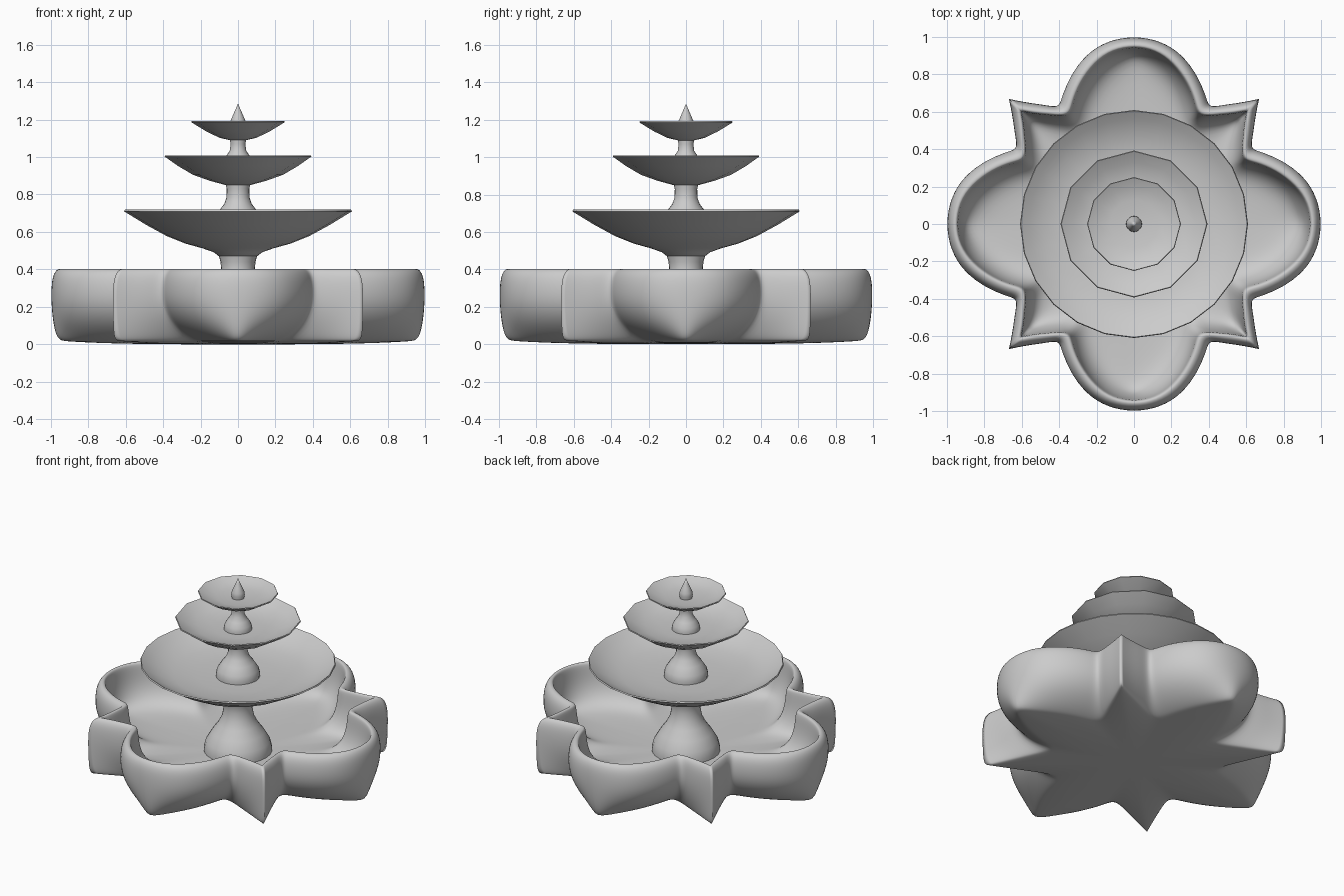
import bpy, bmesh, math

if "Cube" in bpy.data.objects:
    bpy.data.objects.remove(bpy.data.objects["Cube"])


def finish(name, bm, angle=40):
    bmesh.ops.recalc_face_normals(bm, faces=bm.faces)
    me = bpy.data.meshes.new(name)
    bm.to_mesh(me)
    bm.free()
    me.polygons.foreach_set("use_smooth", [True] * len(me.polygons))
    me.set_sharp_from_angle(angle=math.radians(angle))
    ob = bpy.data.objects.new(name, me)
    bpy.context.collection.objects.link(ob)
    return ob


def lathe(name, profile, sides, angle=40):
    """Closed spin of (radius, z) points; the ends meet the axis."""
    bm = bmesh.new()
    rings = []
    for r, z in profile:
        if r == 0:
            rings.append([bm.verts.new((0, 0, z))])
        else:
            rings.append([bm.verts.new((r * math.cos(2 * math.pi * i / sides),
                                        r * math.sin(2 * math.pi * i / sides), z))
                          for i in range(sides)])
    for a, b in zip(rings, rings[1:]):
        for i in range(sides):
            j = (i + 1) % sides
            vs = [a[i % len(a)], a[j % len(a)], b[j % len(b)], b[i % len(b)]]
            bm.faces.new(list(dict.fromkeys(vs)))
    return finish(name, bm, angle)


def star(tip, notch, spike, bulge=0.0):
    """Eighth of a star: lobe tip -> notch -> corner spike, bulging along the lobe."""
    def mix(a, b, t):
        return (a[0] + (b[0] - a[0]) * t, a[1] + (b[1] - a[1]) * t)
    lobe = [mix((tip, 0), notch, i / 5) for i in range(5)]
    lobe = [(x, y + bulge * math.sin(math.pi * i / 5)) for i, (x, y) in enumerate(lobe)]
    return lobe + [mix(notch, (spike, spike), i / 3) for i in range(4)]


# Eighths of the basin outline: outer wall, inner wall, keel and floor stars
OUTER = [(1.004, 0), (.982, .14), (.91, .258), (.79, .345), (.67, .392),
         (.622, .402), (.638, .48), (.65, .58), (.668, .668)]
INNER = [(.945, 0), (.925, .11), (.86, .205), (.75, .285), (.645, .325),
         (.572, .338), (.578, .43), (.585, .52), (.6, .6)]
KEEL = star(.995, (.46, .22), .66, .035)
FLOOR = star(.9, (.44, .24), .54, .04)


def ring(bm, a, b, w, scale, z):
    """Blend two eighth outlines and mirror / rotate them to a full loop."""
    e = [((p[0] + (q[0] - p[0]) * w) * scale, (p[1] + (q[1] - p[1]) * w) * scale)
         for p, q in zip(a, b)]
    quad = e + [(y, x) for x, y in e[7:0:-1]]
    out = []
    for k in range(4):
        out += [bm.verts.new((x, y, z)) for x, y in quad]
        quad = [(-y, x) for x, y in quad]
    return out


# Lobed basin
bm = bmesh.new()
rows = [(OUTER, KEEL, 1, .3, 0), (OUTER, KEEL, 1, .7, .004), (OUTER, KEEL, 1, .95, .016),
        (OUTER, KEEL, .95, .99, .021), (OUTER, KEEL, .65, 1, .055),
        (OUTER, KEEL, .28, 1, .12), (OUTER, KEEL, .06, 1, .2), (OUTER, KEEL, 0, 1, .28),
        (OUTER, INNER, .1, 1, .36), (OUTER, INNER, .45, 1, .399),
        (OUTER, INNER, .85, 1, .405), (INNER, FLOOR, 0, 1, .385), (INNER, FLOOR, .02, .995, .28),
        (INNER, FLOOR, .18, .985, .19), (INNER, FLOOR, .6, .98, .13),
        (INNER, FLOOR, 1, .85, .115), (INNER, FLOOR, 1, .3, .11)]
loops = [ring(bm, *r) for r in rows]
for a, b in zip(loops, loops[1:]):
    for i in range(64):
        j = (i + 1) % 64
        bm.faces.new((a[i], a[j], b[j], b[i]))
bm.faces.new(loops[0])
bm.faces.new(loops[-1])
# keep the corner spikes knife sharp
crease = bm.edges.layers.float.new("crease_edge")
for a, b in zip(loops[2:14], loops[3:14]):
    for i in range(8, 64, 16):
        bm.edges.get((a[i], b[i]))[crease] = 1
basin = finish("basin", bm, 180)
sub = basin.modifiers.new("smooth", 'SUBSURF')
sub.levels = sub.render_levels = 2

# Lower, middle and upper pedestals
lathe("lower_pedestal", [(0, .06), (.21, .06), (.213, .13), (.2, .18), (.165, .24), (.125, .295),
                         (.1, .345), (.09, .4), (.093, .44), (.105, .48), (0, .49)], 24)
lathe("middle_pedestal", [(0, .6), (.135, .6), (.138, .635), (.129, .67), (.1, .715), (.073, .75),
                          (.061, .785), (.06, .83), (.068, .87), (0, .88)], 24)
lathe("upper_pedestal", [(0, .92), (.087, .92), (.088, .95), (.082, .975), (.063, 1.005),
                         (.043, 1.035), (.04, 1.07), (.046, 1.11), (0, 1.115)], 24)

# Three tiered bowls
lathe("lower_bowl", [(0, .46), (.095, .465), (.13, .492), (.19, .513), (.28, .538), (.38, .578),
                     (.49, .638), (.608, .71), (.604, .719), (.56, .69), (.49, .655),
                     (.4, .632), (.25, .62), (0, .615)], 24, 50)
lathe("middle_bowl", [(0, .848), (.065, .85), (.15, .873), (.24, .905), (.32, .952), (.392, 1.003),
                      (.388, 1.009), (.33, .975), (.25, .95), (.15, .942), (0, .938)], 12, 50)
lathe("upper_bowl", [(0, 1.088), (.045, 1.09), (.1, 1.103), (.17, 1.137), (.25, 1.186),
                     (.247, 1.192), (.2, 1.17), (.13, 1.156), (0, 1.152)], 12, 50)

# Pointed finial
lathe("finial", [(0, 1.14), (.037, 1.145), (.042, 1.175), (.039, 1.195), (.026, 1.225),
                 (.013, 1.255), (0, 1.285)], 20)
